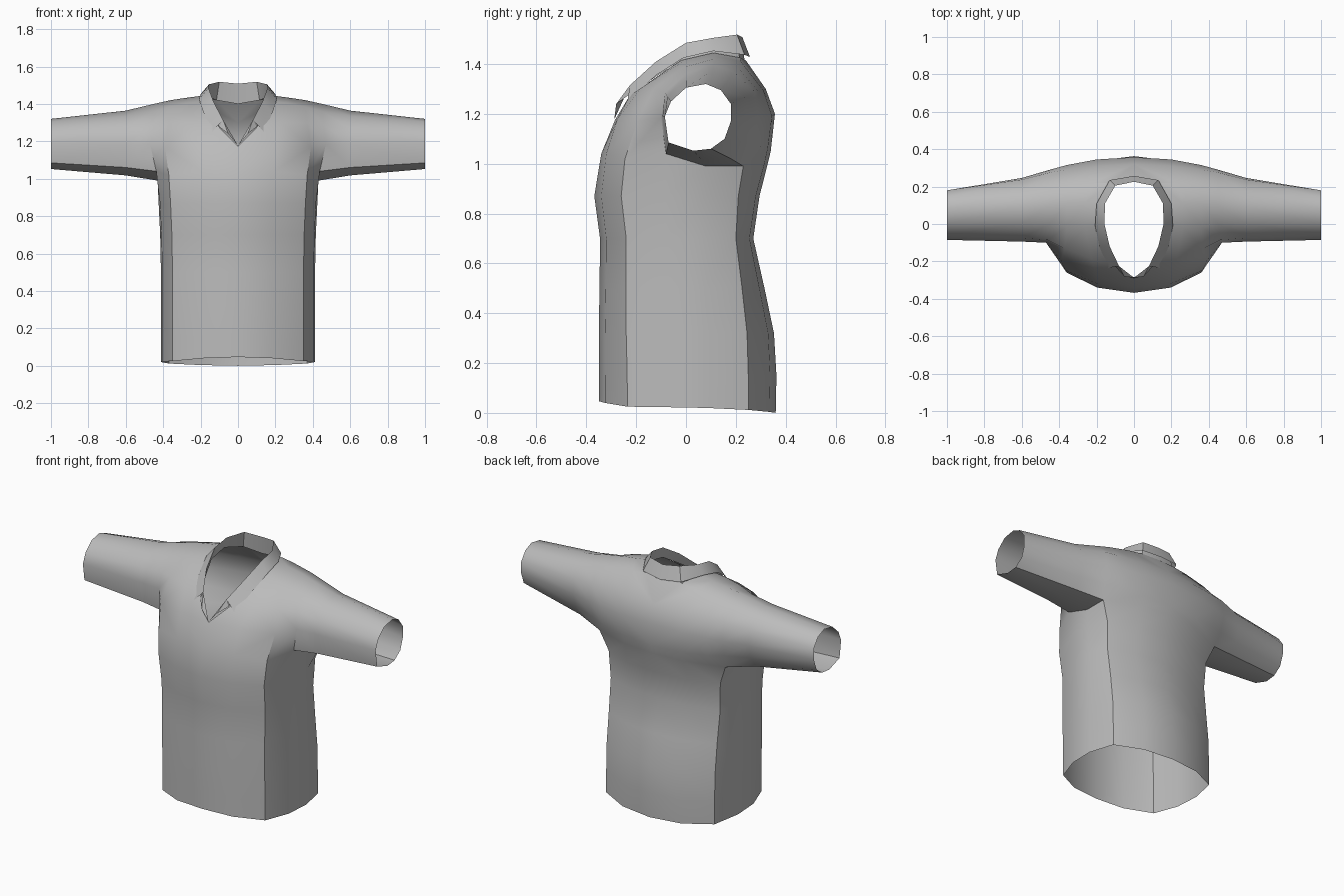
import bpy, bmesh, math
from mathutils import Vector

cloth = bpy.data.materials.new("grey_cloth")
cloth.diffuse_color = (0.5, 0.5, 0.5, 1)


def finish(name, strips, angle):
    """Build faces from point tuples, mirror across x and shade smooth."""
    bm = bmesh.new()
    for face in strips:
        pts = [p for i, p in enumerate(face) if p not in face[:i]]
        bm.faces.new([bm.verts.new(p) for p in pts])
    bmesh.ops.remove_doubles(bm, verts=bm.verts, dist=0.002)
    bmesh.ops.recalc_face_normals(bm, faces=bm.faces)
    me = bpy.data.meshes.new(name)
    bm.to_mesh(me)
    bm.free()
    ob = bpy.data.objects.new(name, me)
    bpy.context.collection.objects.link(ob)
    me.materials.append(cloth)
    mod = ob.modifiers.new("mirror", 'MIRROR')
    mod.use_clip = True
    mod.merge_threshold = 0.002
    bpy.ops.object.select_all(action='DESELECT')
    ob.select_set(True)
    bpy.context.view_layer.objects.active = ob
    bpy.ops.object.modifier_apply(modifier="mirror")
    bpy.ops.object.shade_smooth_by_angle(angle=math.radians(angle))
    return ob


def loft(rows, closed=False):
    """Quads between consecutive rows of points."""
    out = []
    for r, s in zip(rows, rows[1:]):
        n = len(r)
        for i in range(n if closed else n - 1):
            j = (i + 1) % n
            out.append((r[i], r[j], s[j], s[i]))
    return out


# Sleeve rings as (y, z): front crease, over the top, down the back, underside
cuff = [(-.085, 1.19), (-.06, 1.25), (0, 1.305), (.08, 1.32), (.14, 1.295), (.18, 1.24),
        (.18, 1.17), (.155, 1.10), (.10, 1.06), (.03, 1.052), (-.07, 1.085)]
arm = [(-.10, 1.185), (-.085, 1.285), (0, 1.36), (.10, 1.40), (.19, 1.37), (.275, 1.29),
       (.29, 1.18), (.265, 1.08), (.23, .99), (.08, .99), (-.08, 1.04)]
arm_x = [.47, .46, .45, .45, .45, .45, .45, .45, .43, .43, .437]
armhole = [(x, y, z) for x, (y, z) in zip(arm_x, arm)]
cuff = [(1.0, y, z) for y, z in cuff]
middle = [(.6, a[1] * .6 + c[1] * .4, a[2] * .55 + c[2] * .45) for a, c in zip(armhole, cuff)]
faces = loft([cuff, middle, armhole], closed=True)

# Yoke: each row runs from beside the sleeve to the neckline or centre line
yoke = [
    [(.39, -.195, 1.17), (.20, -.275, 1.18), (0, -.285, 1.175)],
    [(.37, -.13, 1.30), (.23, -.185, 1.30), (.10, -.225, 1.275)],
    [(.36, -.015, 1.385), (.26, -.02, 1.405), (.18, -.02, 1.415)],
    [(.36, .11, 1.42), (.26, .115, 1.435), (.18, .11, 1.445)],
    [(.36, .21, 1.385), (.22, .22, 1.41), (.12, .22, 1.425)],
    [(.36, .29, 1.29), (.20, .31, 1.295), (0, .32, 1.30)],
    [(.36, .315, 1.185), (.20, .345, 1.19), (0, .357, 1.20)],
    [(.36, .30, 1.07), (.20, .328, 1.06), (0, .34, 1.05)],
]
neck_back = (0, .24, 1.415)
faces += loft([[armhole[i]] + row for i, row in enumerate(yoke)])
faces.append((yoke[4][2], neck_back, yoke[5][2]))

# Torso columns from centre front round the side to centre back
col_x = [0, .19, .35, .405, .412, .37, .20, 0]
levels = [
    (.025, 1.0, [-.35, -.325, -.235, -.08, .08, .25, .335, .36]),
    (.15, 1.0, [-.35, -.325, -.236, -.08, .08, .25, .338, .363]),
    (.32, 1.0, [-.35, -.325, -.24, -.08, .08, .245, .33, .353]),
    (.50, 1.0, [-.347, -.322, -.24, -.08, .08, .225, .295, .315]),
    (.70, 1.01, [-.345, -.32, -.24, -.08, .08, .20, .255, .27]),
    (.87, 1.03, [-.368, -.34, -.26, -.08, .08, .21, .28, .295]),
]
hem_z = [.047, .04, .025, .023, .02, .012, .004, 0]
rings = []
for k, (z, s, ys) in enumerate(levels):
    rings.append([(x * s, y, hem_z[i] if k == 0 else z)
                  for i, (x, y) in enumerate(zip(col_x, ys))])
chest = [(0, -.34, 1.04), (.195, -.32, 1.04), (.37, -.245, 1.02),
         armhole[10], armhole[9], armhole[8], (.20, .315, 1.0), (0, .328, 1.0)]
faces += loft(rings + [chest])

# Join the chest ring to the yoke, front and back
faces += loft([chest[:3], yoke[0][::-1]])
faces.append((chest[2], yoke[0][0], armhole[0], armhole[10]))
faces.append((chest[5], armhole[7], yoke[7][0]))
faces += loft([chest[5:], yoke[7]])
finish("shirt_body", faces, 38)

# Collar: outer fall, top fold and inner stand down to the neckline
fall = [(.14, -.235, 1.25), (.185, -.12, 1.355), (.208, -.01, 1.425), (.20, .11, 1.452),
        (.13, .235, 1.437), (0, .257, 1.428)]
fold = [(.08, -.225, 1.315), (.13, -.12, 1.41), (.158, 0, 1.485), (.155, .11, 1.505),
        (.10, .205, 1.518), (0, .226, 1.508)]
stand = [(.10, -.223, 1.278), (.14, -.12, 1.35), (.17, -.015, 1.415), (.17, .11, 1.44),
         (.115, .215, 1.42), (0, .236, 1.40)]
finish("collar", loft([fall, fold, stand]), 35)

# Small turned-back flap beside the neck opening
finish("neck_flap", [((0, -.288, 1.177), (.052, -.28, 1.24), (.08, -.225, 1.315)),
                     ((.052, -.28, 1.24), (.10, -.227, 1.278), (.08, -.225, 1.315))], 35)
